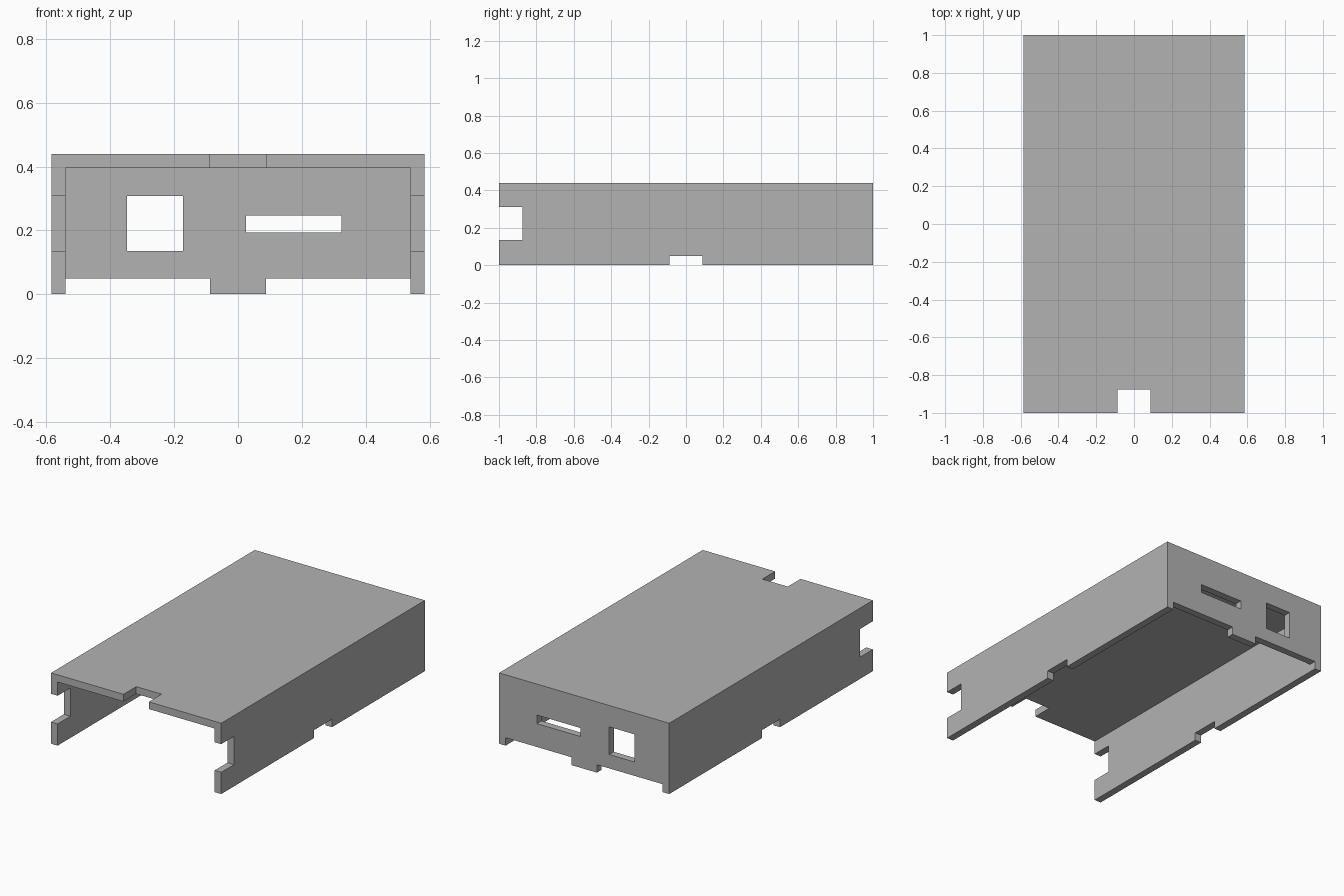
import bpy
from mathutils import Vector

cube = bpy.data.objects.get("Cube")
if cube:
    bpy.data.objects.remove(cube, do_unlink=True)

W, H, T = 0.585, 0.44, 0.045   # half width, height, wall thickness
TAB = 0.0875                   # half width of every tab and slot
DEPTH = 0.125                  # depth of the front slots
OUT = 0.1                      # cutter overshoot


def box(name, low, high):
    """Axis-aligned box between two corners."""
    low, high = Vector(low), Vector(high)
    bpy.ops.mesh.primitive_cube_add(size=1)
    obj = bpy.context.object
    obj.name = obj.data.name = name
    for v in obj.data.vertices:
        v.co = (low + high) / 2 + v.co * (high - low)
    return obj


# Shell block
shell = box("enclosure_shell", (-W, -1, 0), (W, 1, H))
grey = bpy.data.materials.new("light_grey")
grey.use_nodes = True
grey.diffuse_color = (0.45, 0.45, 0.45, 1)
grey.node_tree.nodes["Principled BSDF"].inputs["Base Color"].default_value = grey.diffuse_color
shell.data.materials.append(grey)

inner, back = W - T, 1 - T
cuts = [
    # Hollow interior, open below and at the front
    ("cavity_cutter", (-inner, -1 - OUT, -OUT), (inner, back, H - T)),
    # Front slot in the roof
    ("roof_slot_cutter", (-TAB, -1 - OUT, H - 2 * T), (TAB, DEPTH - 1, H + OUT)),
    # Front slots in both side walls
    ("side_slot_cutter", (-W - OUT, -1 - OUT, 0.135), (W + OUT, DEPTH - 1, 0.31)),
    # Bottom notches in both side walls
    ("side_notch_cutter", (-W - OUT, -TAB, -OUT), (W + OUT, TAB, 0.049)),
    # Bottom of the back wall, either side of the central tab
    ("right_step_cutter", (-inner, back - OUT, -OUT), (-TAB, 1 + OUT, 0.049)),
    ("left_step_cutter", (TAB, back - OUT, -OUT), (inner, 1 + OUT, 0.049)),
    # Openings through the back wall
    ("square_port_cutter", (-0.347, back - OUT, 0.135), (-0.172, 1 + OUT, 0.307)),
    ("wide_port_cutter", (0.025, back - OUT, 0.194), (0.325, 1 + OUT, 0.247)),
]

for name, low, high in cuts:
    cutter = box(name, low, high)
    cutter.hide_render = True
    mod = shell.modifiers.new(name, "BOOLEAN")
    mod.operation = "DIFFERENCE"
    mod.solver = "EXACT"
    mod.object = cutter
    bpy.context.view_layer.objects.active = shell
    bpy.ops.object.modifier_apply(modifier=mod.name)
    bpy.data.objects.remove(cutter, do_unlink=True)
